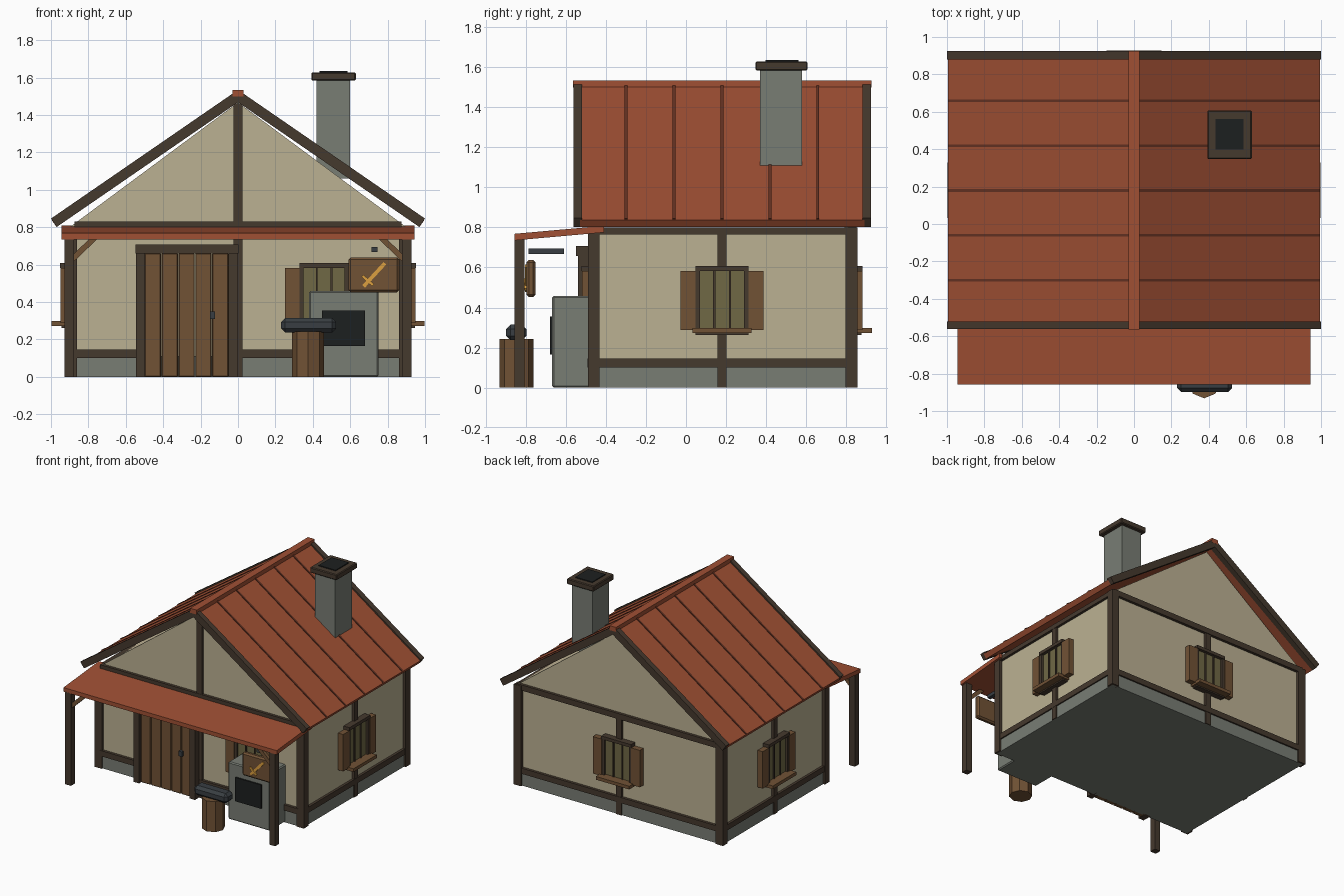
import bpy, bmesh
from math import radians
from mathutils import Matrix, Vector

if "Cube" in bpy.data.objects:
    bpy.data.objects.remove(bpy.data.objects["Cube"])


def material(name, r, g, b):
    m = bpy.data.materials.new(name)
    m.diffuse_color = (r, g, b, 1)
    m.use_nodes = True
    m.node_tree.nodes["Principled BSDF"].inputs["Base Color"].default_value = m.diffuse_color
    return m


ROOF = material("roof_red", 0.35, 0.08, 0.034)
SEAM = material("seam_red", 0.13, 0.033, 0.017)
PLASTER = material("plaster", 0.50, 0.44, 0.29)
STONE = material("stone", 0.19, 0.205, 0.175)
TIMBER = material("dark_timber", 0.06, 0.041, 0.027)
WOOD = material("wood", 0.165, 0.085, 0.036)
GLASS = material("window_pane", 0.16, 0.14, 0.06)
IRON = material("iron", 0.04, 0.048, 0.055)
BLACK = material("soot", 0.012, 0.014, 0.014)
GOLD = material("gold", 0.72, 0.35, 0.05)


def finish(name, bm, mat, bevel=0.0, matrix=None):
    bmesh.ops.recalc_face_normals(bm, faces=bm.faces)
    me = bpy.data.meshes.new(name)
    bm.to_mesh(me)
    bm.free()
    me.materials.append(mat)
    ob = bpy.data.objects.new(name, me)
    bpy.context.collection.objects.link(ob)
    if matrix:
        ob.matrix_world = matrix
    if bevel:
        mod = ob.modifiers.new("bevel", "BEVEL")
        mod.width, mod.segments = bevel, 1
    return ob


def box(name, x, y, z, mat, bevel=0.0, matrix=None):
    bm = bmesh.new()
    size = Vector((x[1] - x[0], y[1] - y[0], z[1] - z[0]))
    mid = Vector((x[0] + x[1], y[0] + y[1], z[0] + z[1])) / 2
    bmesh.ops.create_cube(bm, size=1, matrix=Matrix.Translation(mid) @ Matrix.Diagonal(size).to_4x4())
    return finish(name, bm, mat, bevel, matrix)


def prism(name, pts, span, mat, axis="y"):
    """Extrude an xz profile along y, or a yz profile along x."""
    bm = bmesh.new()
    put = (lambda p, s: (p[0], s, p[1])) if axis == "y" else (lambda p, s: (s, p[0], p[1]))
    a, b = [[bm.verts.new(put(p, s)) for p in pts] for s in span]
    bm.faces.new(a)
    bm.faces.new(b)
    n = len(pts)
    for i in range(n):
        bm.faces.new((a[i], a[(i + 1) % n], b[(i + 1) % n], b[i]))
    return finish(name, bm, mat)


def bar(name, p, q, width, span, mat):
    """Straight strip between two xz points."""
    p, q = Vector(p), Vector(q)
    d = (q - p).normalized() * width / 2
    n = Vector((-d.y, d.x))
    prism(name, [p + n, q + n, q - n, p - n], span, mat)


SLOPE = 0.688


def chevron(name, top, drop, half, span, mat):
    """Both roof slopes as one inverted V."""
    inner = half - drop * 0.47
    right = [(half, top - SLOPE * half), (inner, top - drop - SLOPE * inner)]
    left = [(-x, z) for x, z in right[::-1]]
    prism(name, [(0, top)] + right + [(0, top - drop)] + left, span, mat)


# Walls, stone footing and gables
WX, WF, WB = 0.90, -0.47, 0.83
box("stone_footing", (-0.91, 0.91), (-0.48, 0.84), (0, 0.11), STONE)
box("walls", (-WX, WX), (WF, WB), (0.11, 0.80), PLASTER)
for name, y0 in (("front_gable", WF), ("back_gable", WB - 0.04)):
    prism(name, [(-WX, 0.80), (WX, 0.80), (0, 1.467)], (y0, y0 + 0.04), PLASTER)

# Timber framing
for sx, side in ((-1, "left"), (1, "right")):
    xs = lambda a, b: tuple(sorted((sx * a, sx * b)))
    for y0, end in ((-0.49, "front"), (0.797, "back")):
        box(f"{side}_{end}_corner_post", xs(0.86, 0.925), (y0, y0 + 0.058), (0, 0.80), TIMBER)
    box(f"{side}_mid_post", xs(0.88, 0.918), (0.157, 0.203), (0.0, 0.78), TIMBER)
    box(f"{side}_sill_beam", xs(0.88, 0.92), (-0.47, 0.83), (0.10, 0.145), TIMBER)
    box(f"{side}_top_beam", xs(0.88, 0.92), (-0.47, 0.83), (0.765, 0.80), TIMBER)
box("front_top_beam", (-0.875, 0.875), (-0.492, -0.45), (0.785, 0.83), TIMBER)
box("back_top_beam", (-0.90, 0.90), (0.81, 0.852), (0.765, 0.81), TIMBER)
box("front_sill_beam_left", (-0.88, -0.53), (-0.492, -0.45), (0.10, 0.145), TIMBER)
box("front_sill_beam_right", (0, 0.88), (-0.492, -0.45), (0.10, 0.145), TIMBER)
box("back_sill_beam", (-0.88, 0.88), (0.81, 0.852), (0.10, 0.145), TIMBER)
box("front_mid_post", (-0.024, 0.024), (-0.49, -0.45), (0, 1.46), TIMBER)
box("back_mid_post", (-0.024, 0.024), (0.81, 0.848), (0, 0.78), TIMBER)

# Main roof with battens, barge boards and ridge cap
chevron("main_roof", 1.521, 0.05, 0.995, (-0.53, 0.89), ROOF)
for i in range(5):
    y = -0.30 + 0.2395 * i
    chevron(f"roof_seam_{i + 1}", 1.528, 0.02, 0.995, (y - 0.007, y + 0.007), SEAM)
chevron("front_barge_boards", 1.534, 0.066, 1.0, (-0.562, -0.52), TIMBER)
chevron("back_barge_boards", 1.534, 0.066, 1.0, (0.88, 0.924), TIMBER)
box("ridge_cap", (-0.029, 0.029), (-0.563, 0.925), (1.498, 1.534), ROOF)

# Chimney
box("chimney_stack", (0.42, 0.60), (0.37, 0.58), (1.06, 1.59), STONE)
box("chimney_cap", (0.392, 0.63), (0.347, 0.607), (1.583, 1.628), TIMBER, 0.006)
box("chimney_opening", (0.435, 0.585), (0.398, 0.562), (1.60, 1.635), BLACK)

# Porch
prism("porch_roof", [(-0.857, 0.735), (-0.857, 0.768), (-0.41, 0.808), (-0.41, 0.775)],
      (-0.943, 0.943), ROOF, "x")
for sx, side in ((-1, "left"), (1, "right")):
    box(f"{side}_porch_post", tuple(sorted((sx * 0.877, sx * 0.928))), (-0.857, -0.807), (0, 0.742), TIMBER)
    bar(f"{side}_porch_brace", (sx * 0.89, 0.625), (sx * 0.765, 0.745), 0.03, (-0.845, -0.818), WOOD)

# Door
for i in range(5):
    x = -0.50 + 0.09 * i
    box(f"door_plank_{i + 1}", (x + 0.002, x + 0.088), (-0.515, -0.46), (0, 0.66), WOOD, 0.004)
for x0, side in ((-0.545, "left"), (-0.05, "right")):
    box(f"door_frame_{side}", (x0, x0 + 0.048), (-0.54, -0.46), (0, 0.665), TIMBER)
box("door_frame_top", (-0.548, 0.003), (-0.55, -0.46), (0.658, 0.708), TIMBER)
box("door_handle", (-0.15, -0.122), (-0.535, -0.51), (0.31, 0.35), IRON)


# Windows with shutters, built facing -y and turned to each wall
def window(name, x, y, angle):
    m = Matrix.Translation((x, y, 0)) @ Matrix.Rotation(radians(angle), 4, "Z")

    def part(label, *args):
        box(f"{name}_{label}", *args, matrix=m)
    part("pane", (-0.12, 0.12), (-0.027, 0.02), (0.28, 0.59), GLASS)
    part("frame_top", (-0.132, 0.132), (-0.052, 0), (0.583, 0.608), TIMBER)
    part("frame_bottom", (-0.132, 0.132), (-0.045, 0), (0.262, 0.29), TIMBER)
    for s, side in ((-1, "left"), (1, "right")):
        xs = lambda a, b: tuple(sorted((s * a, s * b)))
        part(f"frame_{side}", xs(0.11, 0.132), (-0.045, 0), (0.27, 0.60), TIMBER)
        part(f"bar_{side}", xs(0.034, 0.044), (-0.036, 0), (0.28, 0.59), TIMBER)
        part(f"shutter_{side}", xs(0.132, 0.208), (-0.05, -0.005), (0.287, 0.582), WOOD)
    part("sill", (-0.148, 0.148), (-0.098, 0), (0.272, 0.298), WOOD)


window("front_window", 0.46, WF, 0)
window("right_window", WX, 0.18, 90)
window("back_window", 0, WB, 180)
window("left_window", -WX, 0.18, -90)

# Forge
box("forge_block", (0.38, 0.75), (-0.668, -0.46), (0, 0.458), STONE, 0.008)
box("forge_mouth", (0.45, 0.68), (-0.68, -0.64), (0.165, 0.355), BLACK)

# Anvil on an octagonal stump
bm = bmesh.new()
bmesh.ops.create_cone(bm, cap_ends=True, segments=8, radius1=0.085, radius2=0.085, depth=0.243,
                      matrix=Matrix.Translation((0.375, -0.847, 0.1215)))
finish("anvil_stump", bm, WOOD)
box("anvil", (0.23, 0.525), (-0.898, -0.797), (0.237, 0.315), IRON, 0.022)

# Hanging sign with sword emblem
box("sign_bracket", (0.715, 0.745), (-0.785, -0.61), (0.667, 0.694), IRON)
box("sign_board", (0.59, 0.863), (-0.795, -0.752), (0.452, 0.638), WOOD, 0.012)
bar("sword_blade", (0.672, 0.484), (0.785, 0.607), 0.02, (-0.803, -0.785), GOLD)
bar("sword_guard", (0.665, 0.54), (0.722, 0.49), 0.016, (-0.805, -0.785), GOLD)
